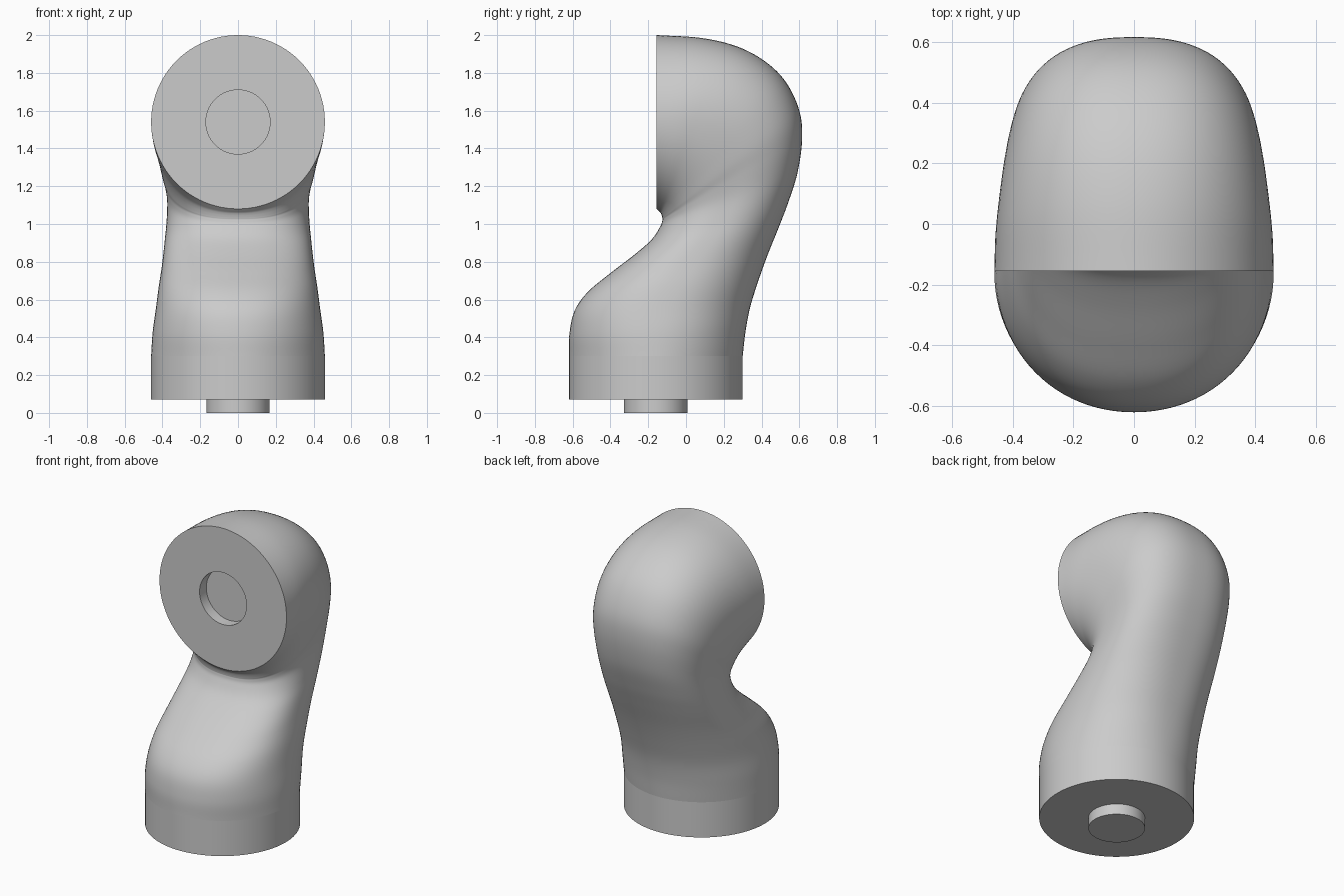
import bpy, bmesh, math
from mathutils import Vector

SIDES = 96
STEPS = 6

if "Cube" in bpy.data.objects:
    bpy.data.objects.remove(bpy.data.objects["Cube"])

grey = bpy.data.materials.new("plain grey")
grey.use_nodes = True
COLOUR = (0.6, 0.6, 0.6, 1)
grey.diffuse_color = COLOUR
grey.node_tree.nodes["Principled BSDF"].inputs["Base Color"].default_value = COLOUR


def ring(inner, outer, width, power=2.0):
    """Rounded loop spanning inner to outer in the x = 0 plane."""
    centre, half = (inner + outer) / 2, (outer - inner) / 2
    points = []
    for i in range(SIDES):
        a = 2 * math.pi * i / SIDES
        c, s = (math.copysign(abs(v) ** (2 / power), v) for v in (math.cos(a), math.sin(a)))
        points.append(centre + half * c + Vector((width * s, 0, 0)))
    return points


def circle(centre, axis, radius):
    """Circle facing along z, or along y when axis is 'y'."""
    half = Vector((0, 0, radius)) if axis == "y" else Vector((0, radius, 0))
    return ring(centre - half, centre + half, radius)


def stack(name, rings, cap_start=False, cap_end=False):
    """Bridge successive rings into one smooth-shaded part."""
    bm = bmesh.new()
    loops = [[bm.verts.new(p) for p in r] for r in rings]
    for a, b in zip(loops, loops[1:]):
        for i in range(SIDES):
            j = (i + 1) % SIDES
            bm.faces.new((a[i], b[i], b[j], a[j]))
    if cap_start:
        bm.faces.new(loops[0][::-1])
    if cap_end:
        bm.faces.new(loops[-1])
    bm.normal_update()
    mesh = bpy.data.meshes.new(name)
    bm.to_mesh(mesh)
    bm.free()
    mesh.materials.append(grey)
    obj = bpy.data.objects.new(name, mesh)
    bpy.context.collection.objects.link(obj)
    bpy.ops.object.select_all(action="DESELECT")
    obj.select_set(True)
    bpy.context.view_layer.objects.active = obj
    bpy.ops.object.shade_smooth_by_angle(angle=math.radians(40))
    return obj


# Bent body sections: inner y, inner z, outer y, outer z, half width
sections = [Vector(s) for s in (
    (-.62, .30, .30, .30, .46),
    (-.617, .42, .315, .43, .452),
    (-.59, .54, .34, .56, .435),
    (-.52, .64, .38, .69, .42),
    (-.40, .74, .43, .83, .402),
    (-.27, .84, .49, .98, .388),
    (-.18, .92, .54, 1.11, .378),
    (-.135, .99, .59, 1.27, .375),
    (-.125, 1.02, .615, 1.45, .388),
    (-.125, 1.03, .60, 1.6, .405),
    (-.127, 1.04, .53, 1.75, .42),
    (-.13, 1.05, .42, 1.86, .433),
    (-.135, 1.06, .27, 1.94, .445),
    (-.145, 1.07, .08, 1.985, .456),
    (-.155, 1.08, -.155, 2.0, .46),
)]
last = len(sections) - 1
keys = [2 * sections[0] - sections[1]] + sections + [2 * sections[-1] - sections[-2]]
body = []
for k in range(last * STEPS + 1):
    i = min(k // STEPS, last - 1)
    t = k / STEPS - i
    p, q, r, s = keys[i:i + 4]
    v = q + (r - p) * (t / 2) + (2 * p - 5 * q + 4 * r - s) * (t * t / 2) \
        + (3 * q - p - 3 * r + s) * (t ** 3 / 2)
    power = 2 + 0.5 * math.sin(math.pi * k / (last * STEPS))
    body.append(ring(Vector((0, v[0], v[1])), Vector((0, v[2], v[3])), v[4], power))
stack("bent_body", body)

# Flat front face with a shallow round socket
mouth = Vector((0, -.155, 1.54))
depth = Vector((0, .07, 0))
stack("front_face_socket", [circle(mouth, "y", .46), circle(mouth, "y", .17),
                            circle(mouth + depth, "y", .17)], cap_end=True)

# Round base collar with a peg underneath
foot = Vector((0, -.16, 0))
lift = Vector((0, 0, .07))
top = Vector((0, -.16, .30))
stack("base_collar_peg", [circle(foot, "z", .168), circle(foot + lift, "z", .168),
                          circle(foot + lift, "z", .46), circle(top, "z", .46)],
      cap_start=True)
